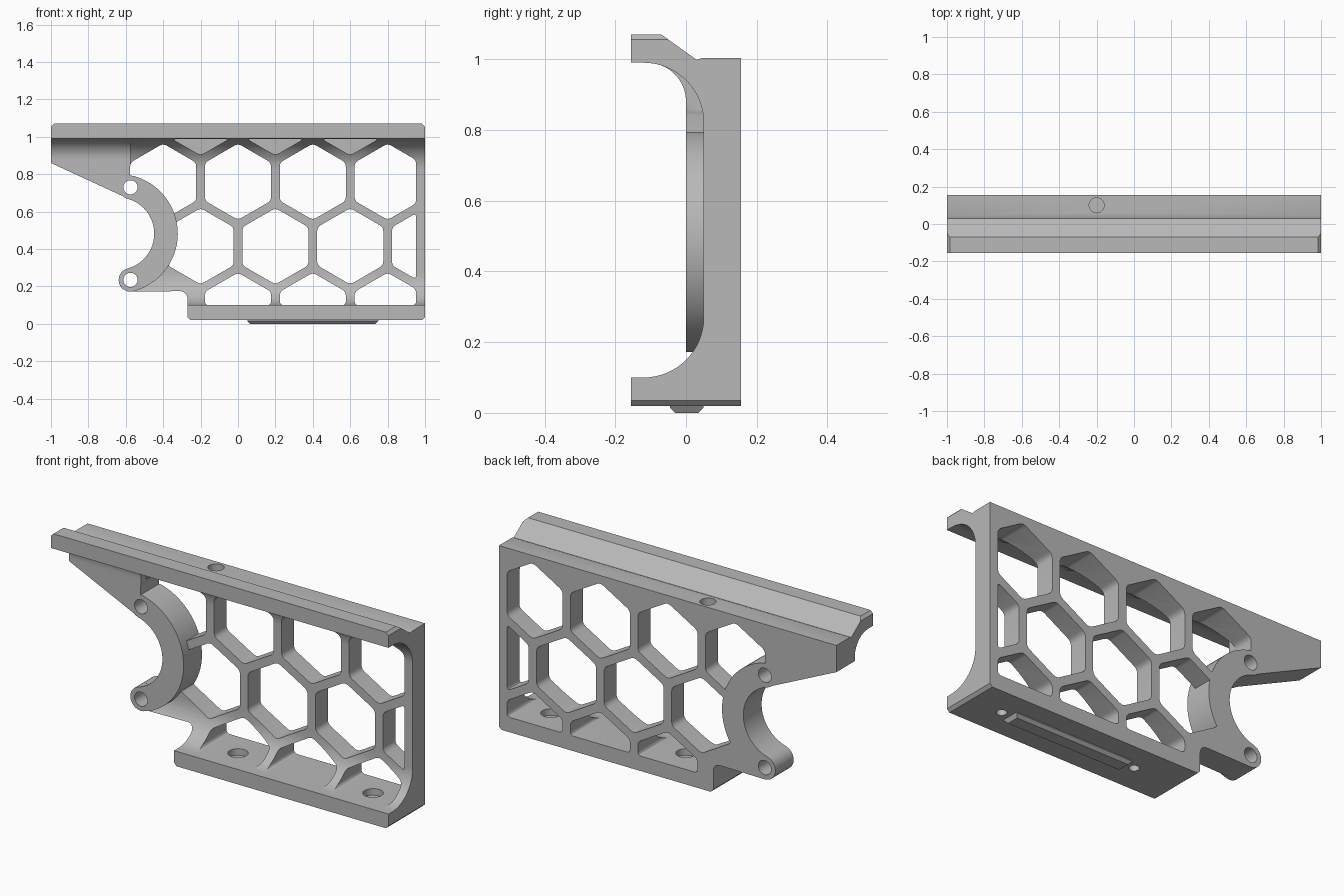
import bpy, bmesh, math
from mathutils import Vector

if "Cube" in bpy.data.objects:
    bpy.data.objects.remove(bpy.data.objects["Cube"])

BACK = 0.155
grey = bpy.data.materials.new("grey_plastic")
grey.diffuse_color = (0.48, 0.48, 0.48, 1)
grey.use_nodes = True
grey.node_tree.nodes["Principled BSDF"].inputs["Base Color"].default_value = grey.diffuse_color


def prism(name, pts, a, b, axis):
    """Extrude a 2D outline from a to b along x (pts = y,z), y (x,z) or z (x,y)."""
    place = {"x": lambda p, t: (t, p[0], p[1]),
             "y": lambda p, t: (p[0], t, p[1]),
             "z": lambda p, t: (p[0], p[1], t)}[axis]
    bm = bmesh.new()
    face = bm.faces.new([bm.verts.new(place(p, a)) for p in pts])
    ext = bmesh.ops.extrude_face_region(bm, geom=[face])["geom"]
    move = Vector(place((0, 0), b - a))
    bmesh.ops.translate(bm, vec=move, verts=[g for g in ext if isinstance(g, bmesh.types.BMVert)])
    bmesh.ops.recalc_face_normals(bm, faces=bm.faces)
    mesh = bpy.data.meshes.new(name)
    bm.to_mesh(mesh)
    bm.free()
    mesh.materials.append(grey)
    ob = bpy.data.objects.new(name, mesh)
    bpy.context.collection.objects.link(ob)
    return ob


def combine(target, tool, op):
    """Apply a boolean and remove the tool."""
    mod = target.modifiers.new("cut", "BOOLEAN")
    mod.operation, mod.solver, mod.object = op, "EXACT", tool
    bpy.context.view_layer.objects.active = target
    bpy.ops.object.modifier_apply(modifier=mod.name)
    bpy.data.objects.remove(tool)


def arc(cx, cy, r, a0, a1, n=16):
    return [(cx + r * math.cos(math.radians(a0 + (a1 - a0) * i / n)),
             cy + r * math.sin(math.radians(a0 + (a1 - a0) * i / n))) for i in range(n + 1)]


def circle(cx, cy, r, n=32):
    return arc(cx, cy, r, 0, 360, n)[:-1]


def clip(pts, axis, limit, sign):
    """Keep the part of a polygon where sign * coordinate < sign * limit."""
    out = []
    for p, q in zip(pts, pts[1:] + pts[:1]):
        dp, dq = sign * (p[axis] - limit), sign * (q[axis] - limit)
        if dp <= 0:
            out.append(p)
        if dp * dq < 0:
            t = dp / (dp - dq)
            out.append((p[0] + t * (q[0] - p[0]), p[1] + t * (q[1] - p[1])))
    return out


def rounded(pts, d=0.022, n=4):
    """Round every corner with a short quadratic curve."""
    out = []
    for i, p in enumerate(pts):
        p, a, b = Vector(p), Vector(pts[i - 1]), Vector(pts[(i + 1) % len(pts)])
        s = p + (a - p).normalized() * min(d, (a - p).length * 0.45)
        e = p + (b - p).normalized() * min(d, (b - p).length * 0.45)
        for k in range(n + 1):
            t = k / n
            out.append(tuple(s * (1 - t) ** 2 + p * 2 * t * (1 - t) + e * t * t))
    return out


# Bracket: channel section with filleted flanges and a raised top rail
section = ([(-0.155, 0.02), (BACK, 0.02), (BACK, 1.003), (0.045, 1.003), (0.03, 0.998),
            (-0.07, 1.07), (-0.155, 1.07), (-0.155, 0.99)]
           + arc(-0.12, 0.82, 0.17, 90, 0) + arc(-0.12, 0.27, 0.17, 0, -90) + [(-0.155, 0.10)])
bracket = prism("bracket", section, -1, 1, "x")

# Thicker arm at the left, blended into the top flange
arm = prism("arm", [(0, 0.6), (0.12, 0.6), (0.12, 0.995), (-0.11, 0.995)]
            + arc(-0.11, 0.88, 0.11, 90, 0), -1, -0.575, "x")
combine(bracket, arm, "UNION")

# Side outline with the curved bite on the left
RX, RZ, R_IN, R_OUT, LUG = -0.641, 0.4825, 0.193, 0.319, 0.063
LX, LZ = (-0.575, -0.575), (0.235, 0.73)
outline = ([(-1, 1.055), (-1, 0.86)] + arc(RX, RZ, R_IN, 70, -75, 32)
           + arc(LX[0], LZ[0], LUG, 105, 270) + arc(-0.31, 0.135, 0.04, 90, 0, 8)
           + [(-0.27, 0.035), (-0.255, 0.02), (0.985, 0.02), (1, 0.035),
              (1, 1.055), (0.985, 1.07), (-0.985, 1.07)])
combine(bracket, prism("outline", outline, -1, 1, "y"), "INTERSECT")

# Honeycomb openings; the top row is only a shallow front pocket
rows = [(1.105, (-0.2, 0.2, 0.6), 0.05), (0.76, (-0.4, 0, 0.4, 0.8), 1),
        (0.415, (-0.2, 0.2, 0.6, 1.0), 1), (0.07, (0, 0.4, 0.8), 1)]
for z, centres, depth in rows:
    for x in centres:
        pts = arc(x, z, 0.204, 30, 390, 6)[:-1]
        pts = clip(clip(clip(pts, 0, 0.952, 1), 1, 0.1, -1), 1, 0.988, 1)
        combine(bracket, prism("cell", rounded(pts), -1, depth, "y"), "DIFFERENCE")

# Curved clamp with a lug at each end
ring = (arc(RX, RZ, R_OUT, 75, -75, 40) + arc(LX[0], LZ[0], LUG, -75, -255)[1:-1]
        + arc(RX, RZ, R_IN, -75, 75, 40) + arc(LX[1], LZ[1], LUG, 255, 75)[1:-1])
combine(bracket, prism("clamp", ring, 0, BACK, "y"), "UNION")
for x, z in zip(LX, LZ):
    combine(bracket, prism("lug_hole", circle(x, z, 0.038), -1, 1, "y"), "DIFFERENCE")

# Counterbored screw holes in the foot and a blind hole in the top
for x in (0.0, 0.8):
    combine(bracket, prism("screw_hole", circle(x, 0, 0.025), -0.1, 0.2, "z"), "DIFFERENCE")
    combine(bracket, prism("screw_head", circle(x, 0, 0.05), 0.065, 0.16, "z"), "DIFFERENCE")
combine(bracket, prism("top_hole", circle(-0.2, 0.1, 0.04), 0.92, 1.2, "z"), "DIFFERENCE")

# Chamfered locating key under the foot
key = prism("locating_key", [(-0.045, 0.021), (-0.045, 0.015), (-0.03, 0), (0.035, 0),
                             (0.05, 0.015), (0.05, 0.021)], 0.05, 0.75, "x")
for v in key.data.vertices:
    if v.co.z < 0.01:
        v.co.x += 0.015 if v.co.x < 0.4 else -0.015

for ob in (bracket, key):
    bpy.ops.object.select_all(action="DESELECT")
    ob.select_set(True)
    bpy.context.view_layer.objects.active = ob
    bpy.ops.object.shade_smooth_by_angle(angle=math.radians(25))
